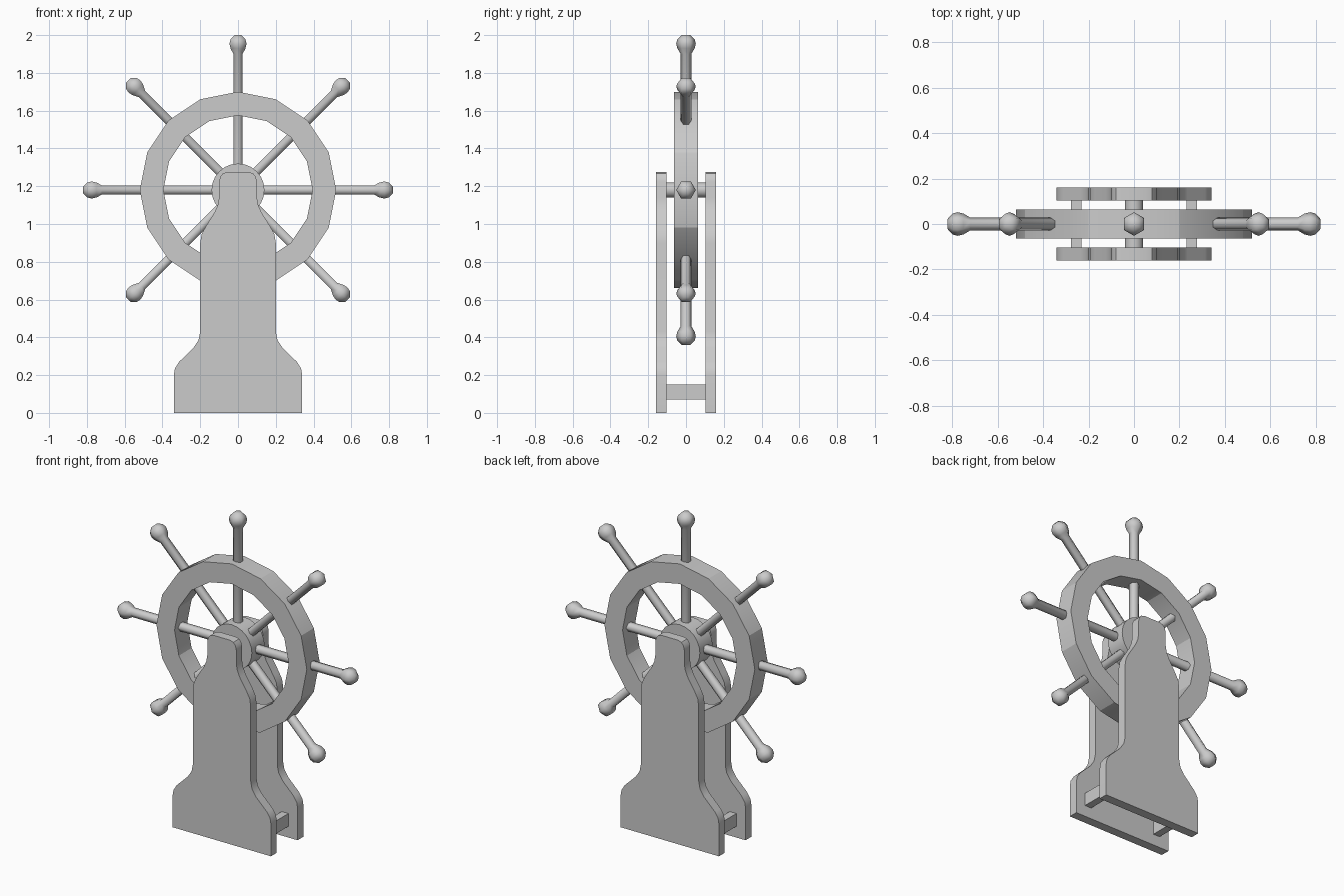
import bpy, bmesh, math
from mathutils import Matrix, Vector

if "Cube" in bpy.data.objects:
    bpy.data.objects.remove(bpy.data.objects["Cube"], do_unlink=True)

HUB_Z = 1.18
grey = bpy.data.materials.new("plain_grey")
grey.use_nodes = True
colour = (0.6, 0.6, 0.6, 1)
grey.diffuse_color = colour
grey.node_tree.nodes["Principled BSDF"].inputs["Base Color"].default_value = colour


def finish(name, bm, angle=35):
    bmesh.ops.recalc_face_normals(bm, faces=bm.faces)
    mesh = bpy.data.meshes.new(name)
    bm.to_mesh(mesh)
    bm.free()
    mesh.materials.append(grey)
    ob = bpy.data.objects.new(name, mesh)
    bpy.context.collection.objects.link(ob)
    bpy.ops.object.select_all(action="DESELECT")
    ob.select_set(True)
    bpy.context.view_layer.objects.active = ob
    bpy.ops.object.shade_smooth_by_angle(angle=math.radians(angle))
    return ob


def extrude_y(bm, outline, y0, y1):
    """Solid prism from an x-z outline."""
    face = bm.faces.new([bm.verts.new((x, y0, z)) for x, z in outline])
    new = bmesh.ops.extrude_face_region(bm, geom=[face])["geom"]
    verts = [g for g in new if isinstance(g, bmesh.types.BMVert)]
    bmesh.ops.translate(bm, verts=verts, vec=(0, y1 - y0, 0))


def polar(radius, angle):
    return radius * math.cos(angle), HUB_Z + radius * math.sin(angle)


# Support boards
half = [(0.34, 0), (0.34, 0.2), (0.334, 0.235), (0.312, 0.27), (0.235, 0.345),
        (0.209, 0.385), (0.2, 0.43), (0.2, 0.9), (0.193, 0.945), (0.172, 0.985),
        (0.125, 1.06), (0.107, 1.1), (0.1, 1.14), (0.1, 1.225), (0.094, 1.25),
        (0.08, 1.268), (0.055, 1.275)]
outline = half + [(-x, z) for x, z in reversed(half)]
for name, y0, y1 in (("front_support", -0.16, -0.103), ("back_support", 0.103, 0.16)):
    bm = bmesh.new()
    extrude_y(bm, outline, y0, y1)
    finish(name, bm)

# Spacers joining the boards
for name, x in (("left_spacer", 0.253), ("right_spacer", -0.253)):
    bm = bmesh.new()
    w = 0.023
    extrude_y(bm, [(x - w, 0.07), (x + w, 0.07), (x + w, 0.15), (x - w, 0.15)], -0.105, 0.105)
    finish(name, bm)

# Axle and hub
for name, radius, depth, sides in (("axle", 0.04, 0.21, 16), ("hub", 0.14, 0.126, 24)):
    bm = bmesh.new()
    ring = [polar(radius, math.tau * i / sides) for i in range(sides)]
    extrude_y(bm, ring, -depth / 2, depth / 2)
    finish(name, bm)

# Rim of eight separate two-sided segments
step = math.tau / 16
bm = bmesh.new()
for k in range(8):
    angles = [(2 * k + j) * step for j in (-1, 0, 1)]
    loop = [polar(0.52, a) for a in angles] + [polar(0.395, a) for a in reversed(angles)]
    extrude_y(bm, loop, -0.063, 0.063)
finish("wheel_rim", bm)

# Spokes with knobbed handles, six-sided lathe shapes
profile = [(0.0, 0.028), (0.72, 0.028), (0.75, 0.046), (0.775, 0.052), (0.798, 0.046), (0.82, 0.022)]
bm = bmesh.new()
for k in range(8):
    turn = Matrix.Translation((0, 0, HUB_Z)) @ Matrix.Rotation(k * math.tau / 8, 4, "Y")
    rings = []
    for h, r in profile:
        rings.append([bm.verts.new(turn @ Vector((r * math.sin(i * math.tau / 6),
                                                  r * math.cos(i * math.tau / 6), h)))
                      for i in range(6)])
    for a, b in zip(rings, rings[1:]):
        for i in range(6):
            j = (i + 1) % 6
            bm.faces.new((a[i], a[j], b[j], b[i]))
    bm.faces.new(rings[0])
    bm.faces.new(rings[-1])
finish("spokes", bm, 62)
